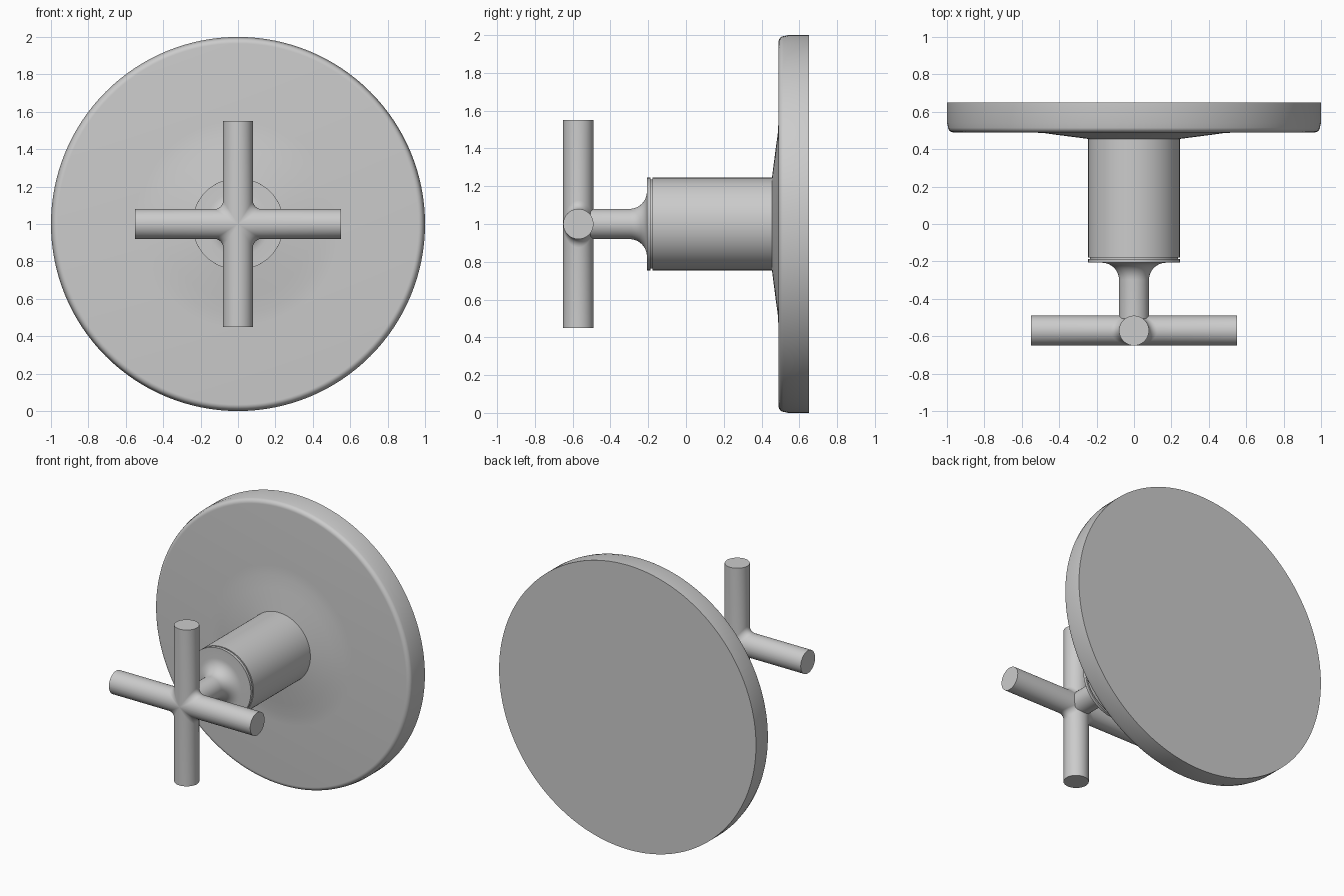
import bpy, bmesh
from math import sin, cos, pi, radians

if "Cube" in bpy.data.objects:
    bpy.data.objects.remove(bpy.data.objects["Cube"])

ZC = 1.0  # height of the common axis


def finish(bm, name):
    bmesh.ops.recalc_face_normals(bm, faces=bm.faces)
    me = bpy.data.meshes.new(name)
    bm.to_mesh(me)
    bm.free()
    ob = bpy.data.objects.new(name, me)
    bpy.context.collection.objects.link(ob)
    bpy.ops.object.select_all(action='DESELECT')
    ob.select_set(True)
    bpy.context.view_layer.objects.active = ob
    bpy.ops.object.shade_smooth_by_angle(angle=radians(30))
    return ob


def bridge(bm, rings):
    n = len(rings[0])
    for a, b in zip(rings, rings[1:]):
        for i in range(n):
            j = (i + 1) % n
            bm.faces.new((a[i], a[j], b[j], b[i]))


def lathe(name, profile, seg=96):
    """Turn (radius, y) points around the y axis, with flat end caps."""
    bm = bmesh.new()
    rings = [[bm.verts.new((r * cos(2 * pi * i / seg), y, ZC + r * sin(2 * pi * i / seg)))
              for i in range(seg)] for r, y in profile]
    bridge(bm, rings)
    bm.faces.new(rings[0])
    bm.faces.new(rings[-1])
    return finish(bm, name)


def arc(cr, cy, rad, a0, a1, n=8):
    return [(cr + rad * cos(radians(a0 + (a1 - a0) * i / n)),
             cy + rad * sin(radians(a0 + (a1 - a0) * i / n))) for i in range(n + 1)]


# Round wall plate with flared barrel
lathe("wall_plate_and_barrel",
      [(0.235, -0.188), (0.235, -0.178), (0.245, -0.178), (0.245, 0.455),
       (0.40, 0.475), (0.48, 0.486), (0.55, 0.49)]
      + arc(0.965, 0.52, 0.03, -90, 0) + [(1.0, 0.54), (1.0, 0.65)], 128)

# Collar disc with a filleted stem
lathe("collar_and_stem",
      [(0.245, -0.187), (0.245, -0.207)]
      + arc(0.172, -0.299, 0.092, 90, 180, 10) + [(0.08, -0.56)], 64)

# Cross handle: stacked cross outlines with rounded inner corners
R, L, YC, LEVELS = 0.08, 0.55, -0.57, 32
bm = bmesh.new()
rings = []
for k in range(LEVELS + 1):
    phi = pi * (k + 0.02 * (1 - 2 * k / LEVELS)) / LEVELS
    w, y = R * sin(phi), YC - R * cos(phi)
    f = 0.045 * sin(phi)
    quarter = [(L, -w), (L, w)] + arc(w + f, w + f, f, 270, 180, 6)
    ring = []
    for q in range(4):
        c, s = round(cos(q * pi / 2)), round(sin(q * pi / 2))
        ring += [bm.verts.new((c * x - s * z, y, ZC + s * x + c * z)) for x, z in quarter]
    rings.append(ring)
bridge(bm, rings)
bm.faces.new(rings[0])
bm.faces.new(rings[-1])
finish(bm, "cross_handle")
